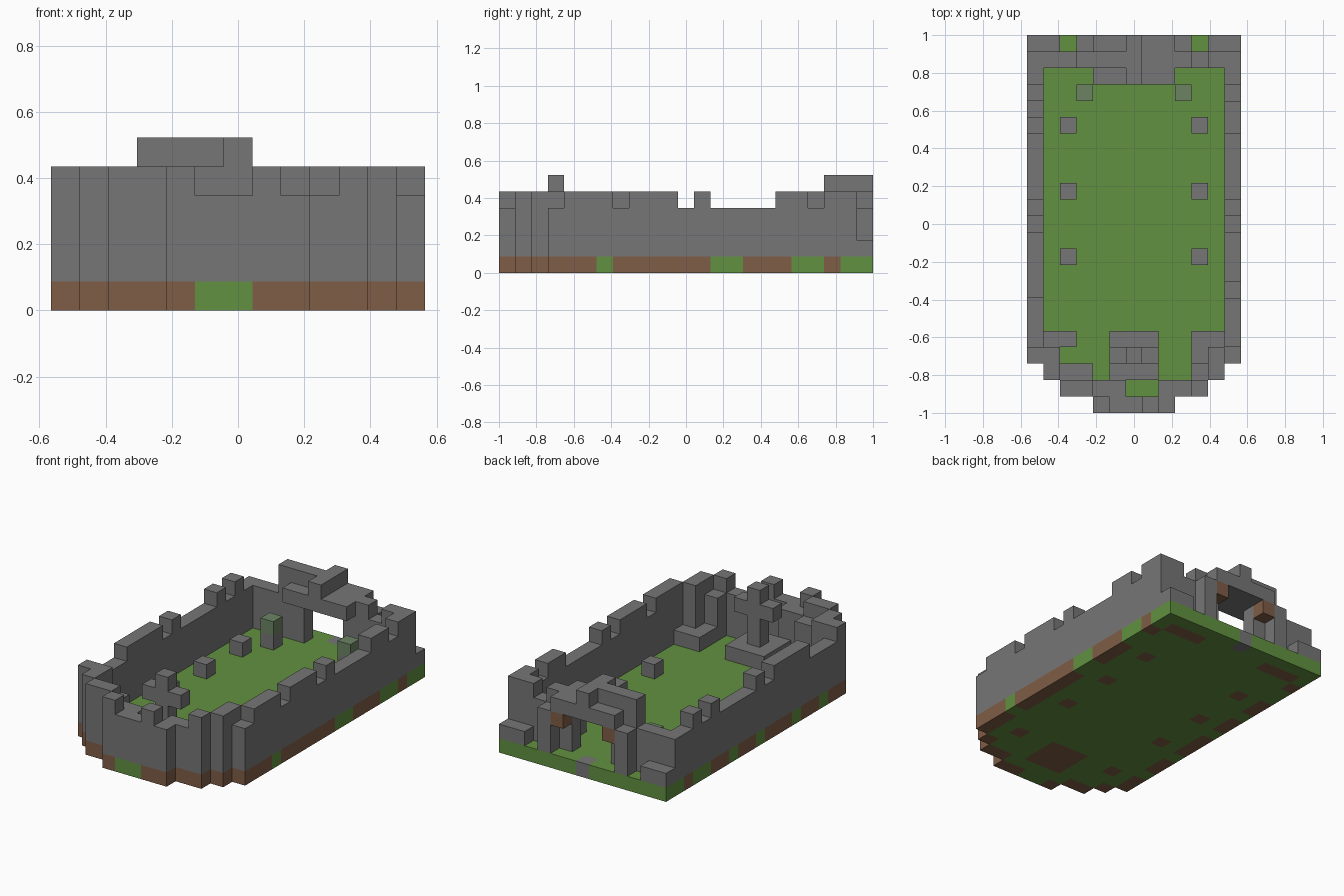
import bpy
import bmesh
from mathutils import Vector

cube = bpy.data.objects.get("Cube")
if cube:
    bpy.data.objects.remove(cube, do_unlink=True)

NX, NY = 13, 23
U = 2 / NY


def material(name, rgb):
    m = bpy.data.materials.new(name)
    m.use_nodes = True
    m.diffuse_color = (*rgb, 1)
    m.node_tree.nodes["Principled BSDF"].inputs["Base Color"].default_value = (*rgb, 1)
    return m


MATS = [material("stone", (.18, .18, .18)), material("grass", (.122, .283, .053)),
        material("dirt", (.212, .109, .061)), material("mossy_stone", (.15, .23, .127))]
STONE, GRASS, DIRT, MOSS = range(4)


def block(cells, xs, ys, zs, mat=STONE):
    """Fill an inclusive range of grid cells with one material."""
    for i in range(xs[0], xs[-1] + 1):
        for j in range(ys[0], ys[-1] + 1):
            for k in range(zs[0], zs[-1] + 1):
                cells[i, j, k] = mat


def column(cells, i, j, top):
    block(cells, [i], [j], [1, top - 1])


def build(name, cells):
    """Make one mesh from the exposed sides of the cells."""
    bm = bmesh.new()
    cache = {}

    def vert(p):
        if p not in cache:
            cache[p] = bm.verts.new(((p[0] - NX / 2) * U, p[1] * U - 1, p[2] * U))
        return cache[p]

    for cell, mat in cells.items():
        for axis in range(3):
            for side in (0, 1):
                near = list(cell)
                near[axis] += 2 * side - 1
                if tuple(near) in cells:
                    continue
                ring = []
                for a, b in ((0, 0), (1, 0), (1, 1), (0, 1)):
                    p = list(cell)
                    p[axis] += side
                    p[(axis + 1) % 3] += a
                    p[(axis + 2) % 3] += b
                    ring.append(vert(tuple(p)))
                face = bm.faces.new(ring if side else ring[::-1])
                face.material_index = mat
    mesh = bpy.data.meshes.new(name)
    bm.to_mesh(mesh)
    bm.free()
    for m in MATS:
        mesh.materials.append(m)
    obj = bpy.data.objects.new(name, mesh)
    bpy.context.collection.objects.link(obj)


# Ground slab with a stepped front, and dirt below the masonry
ground = {}
block(ground, [0, 12], [3, 22], [0], GRASS)
for j, inset in enumerate((4, 2, 1)):
    block(ground, [inset, 12 - inset], [j], [0], GRASS)
    block(ground, [inset, inset + 2 - j], [j], [0], DIRT)
    block(ground, [10 - inset + j, 12 - inset], [j], [0], DIRT)
block(ground, [4, 8], [0], [0], DIRT)
block(ground, [5, 6], [0], [0], GRASS)
for ys in ([3, 5], [7, 12], [15, 17], [20]):
    block(ground, [12], ys, [0], DIRT)
for ys in ([3, 4], [6, 7], [9, 11], [13, 14], [16, 17], [20]):
    block(ground, [0], ys, [0], DIRT)
block(ground, [5, 7], [2, 4], [0], DIRT)
for x in (2, 10):
    block(ground, [x], [4], [0], DIRT)
    block(ground, [x - 1, x + 1], [21], [0], DIRT)
    for y in (9, 13, 17):
        block(ground, [x], [y], [0], DIRT)
block(ground, [6], [22], [0], STONE)
build("ground", ground)

# Battlemented side walls, one height per cell from front to back
for name, x, tops in (("right_wall", 0, "54445555454444545442"),
                      ("left_wall", 12, "45554555454444554552")):
    wall = {}
    for j, top in enumerate(tops):
        column(wall, x, j + 3, int(top))
    build(name, wall)

# Stepped front wall with its inner thickening
front = {}
for start, y, tops in ((4, 0, "54454"), (2, 1, "5544"), (8, 1, "445"),
                       (1, 2, "544"), (10, 2, "45"), (1, 3, "5"),
                       (10, 3, "25"), (1, 4, "22"), (10, 4, "22")):
    for i, top in enumerate(tops):
        column(front, start + i, y, int(top))
build("front_wall", front)

# Cross on a low plinth
cross = {}
block(cross, [5, 7], [2, 4], [1])
block(cross, [6], [3], [2, 5])
block(cross, [5, 7], [3], [4])
build("cross_monument", cross)

# Back wall either side of the gate
back = {}
for start, y, tops in ((1, 21, "445"), (9, 21, "545"), (1, 22, "2"), (11, 22, "2")):
    for i, top in enumerate(tops):
        column(back, start + i, y, int(top))
build("back_wall", back)

# Gate with posts, dirt brackets, lintel and raised crest
gate = {}
for post, bracket in ((3, 4), (9, 8)):
    block(gate, [post], [22], [1, 3])
    block(gate, [bracket], [21], [1, 4])
    block(gate, [bracket], [22], [3], DIRT)
block(gate, [4, 8], [20, 22], [4])
block(gate, [3, 5], [21], [5])
block(gate, [6], [20, 22], [5])
build("gate", gate)

# Courtyard stones and the mossy posts inside the gate
stones, posts = {}, {}
for x in (2, 10):
    for y in (9, 13, 17):
        block(stones, [x], [y], [1])
for x in (3, 9):
    block(posts, [x], [19], [1])
    block(posts, [x], [19], [2], MOSS)
build("courtyard_stones", stones)
build("mossy_posts", posts)
